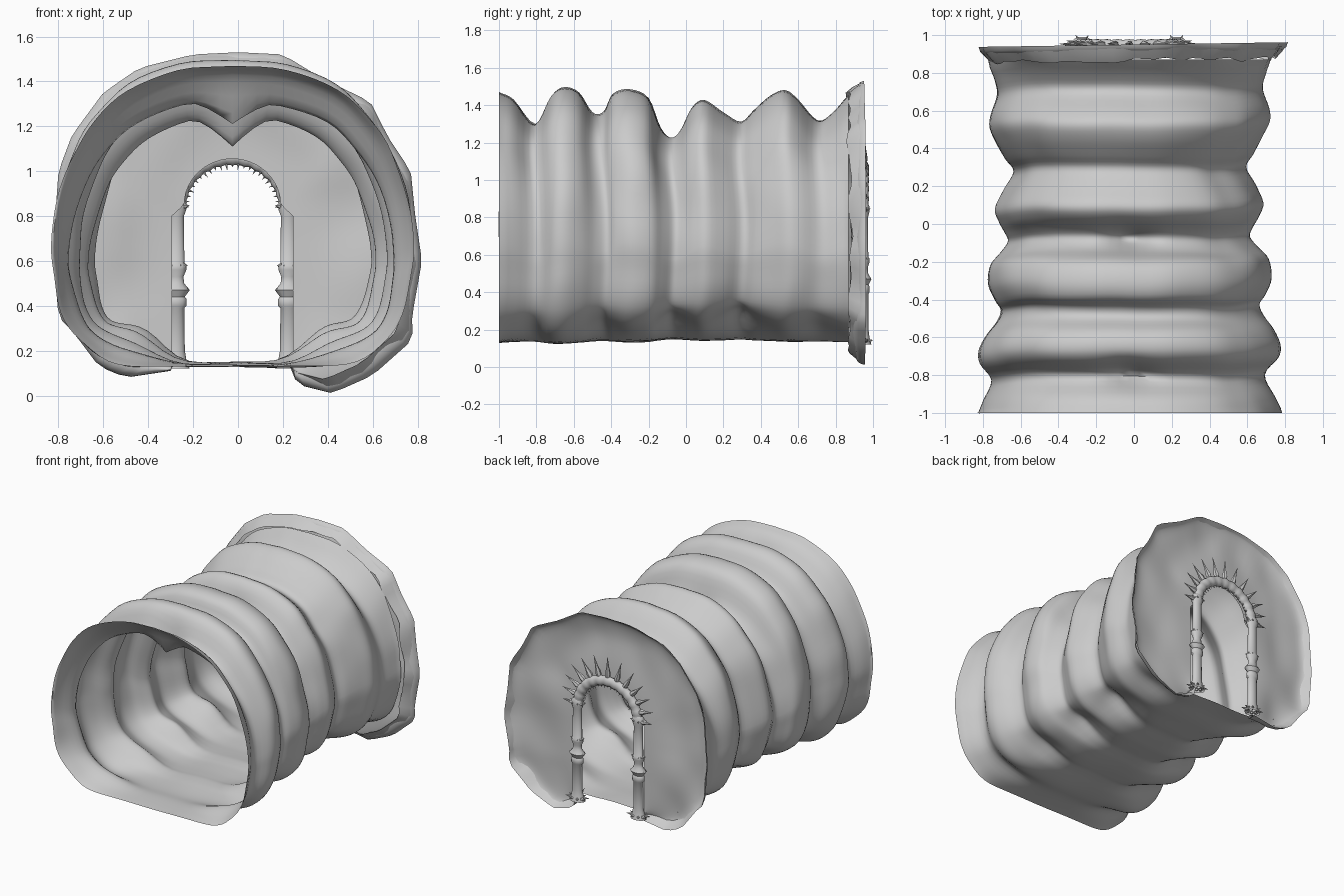
import bpy, bmesh, math, random
from mathutils import Vector, noise

random.seed(4)
cube = bpy.data.objects.get("Cube")
if cube:
    bpy.data.objects.remove(cube)

CX = -0.025      # centre line of the tunnel
DOOR_Y = 0.95    # depth of the doorway frame

stone = bpy.data.materials.new("pale_grey")
stone.use_nodes = True
stone.diffuse_color = (0.6, 0.6, 0.6, 1)
stone.node_tree.nodes["Principled BSDF"].inputs["Base Color"].default_value = (0.6, 0.6, 0.6, 1)


def finish(name, bm, angle=60):
    bmesh.ops.recalc_face_normals(bm, faces=bm.faces)
    mesh = bpy.data.meshes.new(name)
    bm.to_mesh(mesh)
    bm.free()
    mesh.materials.append(stone)
    obj = bpy.data.objects.new(name, mesh)
    bpy.context.collection.objects.link(obj)
    bpy.ops.object.select_all(action='DESELECT')
    obj.select_set(True)
    bpy.context.view_layer.objects.active = obj
    bpy.ops.object.shade_smooth_by_angle(angle=math.radians(angle))


def loft(bm, rows, closed=False):
    """Skin a list of equally long point rows."""
    grid = [[bm.verts.new(p) for p in row] for row in rows]
    n = len(rows[0])
    for a, b in zip(grid, grid[1:]):
        for i in range(n if closed else n - 1):
            j = (i + 1) % n
            bm.faces.new((a[i], a[j], b[j], b[i]))


def smooth_path(points, sub):
    """Catmull-Rom curve through the points."""
    pts = [Vector(p) for p in points]
    pts = [2 * pts[0] - pts[1]] + pts + [2 * pts[-1] - pts[-2]]
    out = []
    for a, b, c, d in zip(pts, pts[1:], pts[2:], pts[3:]):
        for k in range(sub):
            t = k / sub
            out.append(0.5 * (2 * b + (c - a) * t + (2 * a - 5 * b + 4 * c - d) * t ** 2
                              + (3 * b - a - 3 * c + d) * t ** 3))
    return out + [pts[-2]]


def resample(points, count):
    """Evenly spaced points along a polyline."""
    pts = [Vector(p) for p in points]
    lengths = [(b - a).length for a, b in zip(pts, pts[1:])]
    step = sum(lengths) / (count - 1)
    out = []
    for k in range(count):
        d, i = k * step, 0
        while i < len(lengths) - 1 and d > lengths[i]:
            d -= lengths[i]
            i += 1
        out.append(pts[i].lerp(pts[i + 1], min(1, d / lengths[i])))
    return out


# Ribbed tunnel: depth, half width and crown height at each station
stations = [(-1, .805, 1.47), (-.92, .77, 1.43), (-.81, .725, 1.31), (-.72, .79, 1.46),
            (-.65, .80, 1.5), (-.57, .765, 1.47), (-.5, .71, 1.36), (-.44, .685, 1.365),
            (-.39, .715, 1.46), (-.3, .75, 1.485), (-.2, .735, 1.44), (-.14, .685, 1.29),
            (-.08, .64, 1.24), (-.03, .655, 1.28), (.03, .685, 1.39), (.1, .705, 1.43),
            (.2, .66, 1.36), (.29, .612, 1.31), (.36, .655, 1.37), (.45, .705, 1.45),
            (.53, .74, 1.48), (.6, .735, 1.43), (.7, .705, 1.32), (.78, .72, 1.36), (.87, .75, 1.46)]
half = [(0, 0), (.4, 0), (.68, .02), (.85, .09), (.94, .18), (.985, .3), (1, .4),
        (.97, .55), (.88, .71), (.76, .82), (.58, .92), (.3, .985), (0, 1)]
section = smooth_path(half, 4)
section += [Vector((-p.x, p.y)) for p in reversed(section[1:-1])]
dips = [(-.79, .11), (-.08, .13)]

rows = []
for y, width, crown in smooth_path(stations, 4):
    pinch = (0.8 - width) / 0.18
    row = []
    for u, v in section:
        x = width * u
        z = 0.13 + (crown - 0.13) * v
        if v < 0.4:    # the floor and its corners rise where the tunnel narrows
            z += pinch * (0.02 * (1 - v / 0.4) + 0.13 * math.exp(-((abs(u) - 0.68) / 0.23) ** 2))
        if v > 0.5:    # hanging points in the ceiling
            for y0, drop in dips:
                z -= drop * max(0, 1 - abs(x) / 0.18) ** 1.4 * math.exp(-((y - y0) / 0.06) ** 2)
        wobble = 0.014 * noise.noise(Vector((x, y, z)) * 4)
        shift = 0.025 * noise.noise(Vector((x * 2, 5, z * 2))) if -0.99 < y < 0.86 else 0
        row.append((CX + x + wobble * u, y + shift, z + wobble * (v - 0.6)))
    rows.append(row)
bm = bmesh.new()
loft(bm, rows, closed=True)
finish("ribbed_tunnel", bm, 75)

# Ragged rim of the end wall, running from one foot of the door to the other
rim = [(-.3, .11), (-.5, .08), (-.62, .13), (-.74, .29), (-.8, .35), (-.825, .65), (-.8, 1),
       (-.74, 1.16), (-.6, 1.35), (-.44, 1.46), (-.2, 1.52), (0, 1.53), (.2, 1.52),
       (.38, 1.41), (.59, 1.31), (.67, 1.15), (.77, 1), (.79, .8), (.82, .6), (.775, .35),
       (.78, .25), (.6, .09), (.42, .01), (.26, .05), (.24, .13)]
COUNT = 81
outer = resample(rim, COUNT)


def arch(foot, width, height, spring, steps=24):
    """Arch outline from the left foot to the right one."""
    pts = [Vector((CX - foot, 0.13)), Vector((CX - foot, spring - 0.05))]
    for k in range(steps + 1):
        a = math.pi * (1 - k / steps)
        pts.append(Vector((CX + width * math.cos(a), spring + height * math.sin(a))))
    return pts + [Vector((CX + foot, spring - 0.05)), Vector((CX + foot, 0.13))]


inner = resample(arch(.27, .215, .205, .85), COUNT)

# End wall, with a steep lip at the rim and a collar in front of the arch
rows = []
for k in range(17):
    t = (k / 16) ** 1.5
    row = []
    for p, q in zip(outer, inner):
        x, z = p.lerp(q, t)
        bulge = math.sin(math.pi * math.sqrt(t))
        y = 0.95 + 0.015 * x * (1 - t) - 0.06 * bulge - 0.045 * t ** 2
        y += 0.03 * bulge * noise.noise(Vector((x * 4, 2, z * 3)))
        row.append((x, y, z))
    rows.append(row)
bm = bmesh.new()
loft(bm, rows)
finish("end_wall", bm)

# Flange flaring from the tunnel out to the ragged rim
middle = Vector((CX, 0.78))
rows = []
for scale, depth in ((1, .95), (.965, .905), (.92, .865)):
    row = []
    for p in outer:
        q = middle + (p - middle) * scale
        jag = 0.03 * noise.noise(Vector((p.x * 7, scale, p.y * 7))) if scale < 1 else 0
        row.append((q.x, depth + 0.015 * p.x + jag, q.y))
    rows.append(row)
bm = bmesh.new()
loft(bm, rows)
finish("wall_flange", bm, 35)


def thorn(bm, base, direction, length, radius):
    """Slender thorn with a swollen root."""
    d = Vector(direction).normalized()
    side = d.orthogonal().normalized()
    up = d.cross(side)
    rows = []
    for t, r in ((0, .8), (.2, 1), (.5, .5), (1, .03)):
        rows.append([Vector(base) + d * length * t
                     + (side * math.cos(a) + up * math.sin(a)) * radius * r
                     for a in (math.tau * k / 6 for k in range(6))])
    loft(bm, rows, closed=True)


# Columns with collars and thorny rings
shaft = [(.06, .12), (.045, .16), (.038, .2), (.036, .39), (.046, .4), (.046, .43), (.038, .44),
         (.06, .47), (.035, .5), (.032, .53), (.045, .56), (.046, .58), (.036, .59), (.034, .8),
         (.045, .83), (.045, .86), (.03, .88)]
for name, x in (("right_column", CX - .25), ("left_column", CX + .25)):
    bm = bmesh.new()
    loft(bm, [[(x + r * math.cos(a), DOOR_Y + 0.7 * r * math.sin(a), z)
               for a in (math.tau * k / 14 for k in range(14))] for r, z in shaft], closed=True)
    for z, reach in ((.135, .055), (.47, .025), (.575, .02), (.84, .03)):
        for k in range(8):
            a = math.tau * (k + 0.5) / 8
            d = Vector((math.cos(a), 0.6 * math.sin(a), 0.1))
            thorn(bm, Vector((x, DOOR_Y, z)) + d * 0.035, d, reach * d.length, .014)
    finish(name, bm, 40)

# Arch tube with slight swellings
path = arch(.25, .243, .225, .84, 48)[2:-2]
hub = Vector((CX, 0.84))
rows = []
for i, p in enumerate(path):
    out = (p - hub).normalized()
    r = 0.037 + 0.003 * math.cos(i * math.tau / 4)
    rows.append([(p.x + out.x * r * math.cos(a), DOOR_Y + 0.75 * r * math.sin(a),
                  p.y + out.y * r * math.cos(a)) for a in (math.tau * k / 10 for k in range(10))])
bm = bmesh.new()
loft(bm, rows, closed=True)
finish("door_arch", bm)

# Long thorns outside the arch and small teeth inside it
bm = bmesh.new()
for i, p in enumerate(path):
    out = (p - hub).normalized()
    root = Vector((p.x, DOOR_Y, p.y))
    if i % 4 == 0:
        reach = 0.1 + 0.06 * out.y
        thorn(bm, root + Vector((out.x, 0, out.y)) * .025, (out.x, .03, out.y), reach, .02)
    if i % 2 == 0:
        thorn(bm, root - Vector((out.x, 0, out.y)) * .028,
              (-out.x, random.uniform(-.3, .3), -out.y), random.uniform(.02, .035), .007)
finish("arch_thorns", bm, 40)
